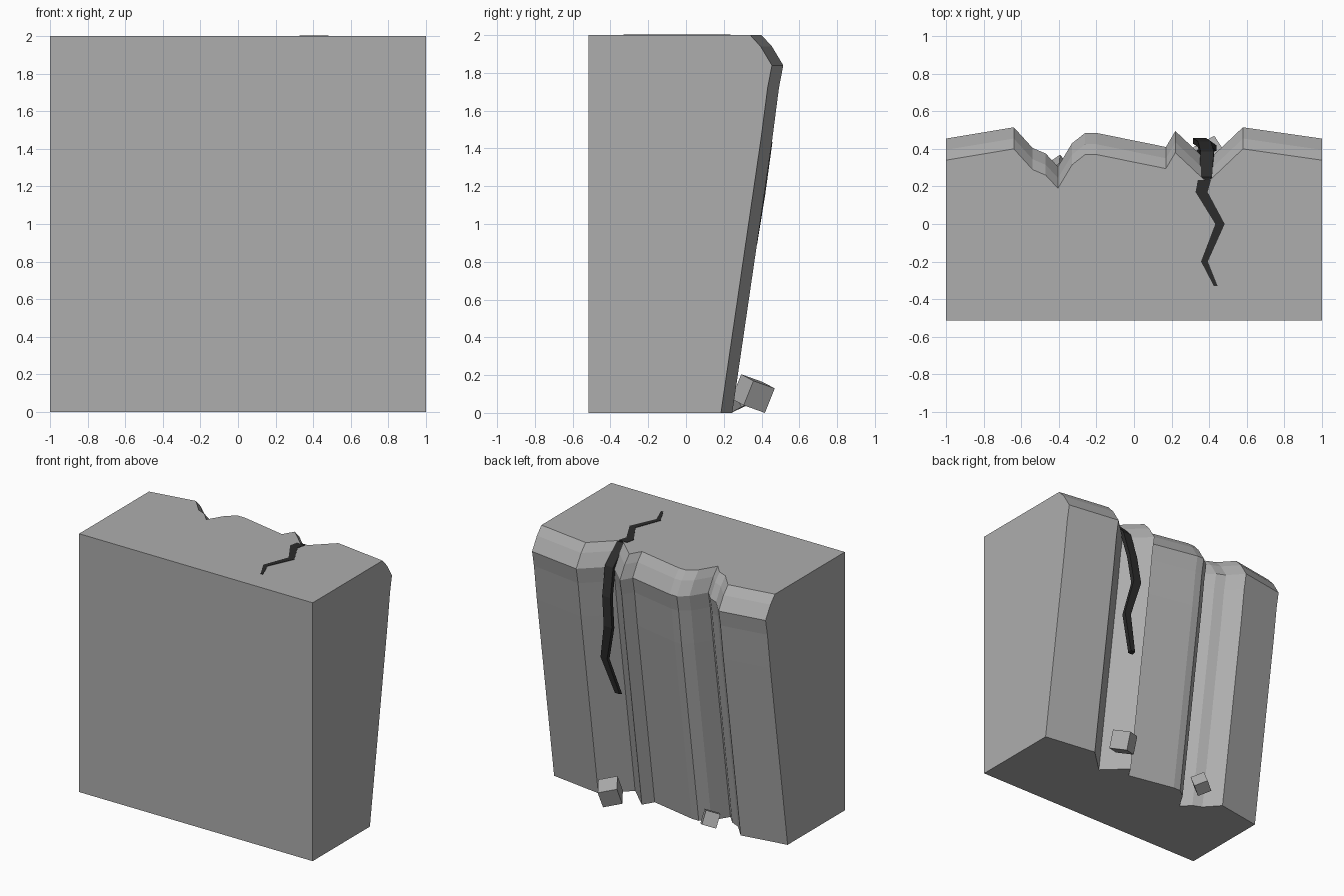
import bpy, bmesh
from mathutils import Vector, Euler

cube = bpy.data.objects.get("Cube")
if cube:
    bpy.data.objects.remove(cube)


def material(name, value):
    mat = bpy.data.materials.new(name)
    mat.use_nodes = True
    colour = (value, value, value, 1)
    mat.diffuse_color = colour
    mat.node_tree.nodes["Principled BSDF"].inputs["Base Color"].default_value = colour
    return mat


stone = material("grey stone", 0.42)
dark = material("dark crack", 0.025)


def finish(name, bm, mat):
    bmesh.ops.recalc_face_normals(bm, faces=bm.faces)
    mesh = bpy.data.meshes.new(name)
    bm.to_mesh(mesh)
    bm.free()
    mesh.materials.append(mat)
    obj = bpy.data.objects.new(name, mesh)
    bpy.context.collection.objects.link(obj)
    return obj


def loft(name, rings, mat):
    """Join matching closed rings with quads and cap both ends."""
    bm = bmesh.new()
    loops = [[bm.verts.new(p) for p in ring] for ring in rings]
    for a, b in zip(loops, loops[1:]):
        for i in range(len(a)):
            j = (i + 1) % len(a)
            bm.faces.new((a[i], a[j], b[j], b[i]))
    bm.faces.new(loops[0])
    bm.faces.new(loops[-1])
    return finish(name, bm, mat)


# Cliff block: jagged back edge, leaning outward, bevelled at the lip
edge = [(-1, .455), (-.64, .515), (-.54, .405), (-.47, .375), (-.405, .305),
        (-.33, .43), (-.26, .485), (-.2, .485), (.17, .41), (.22, .495),
        (.3, .42), (.39, .335), (.48, .42), (.58, .515), (1, .455)]
levels = [(0, -.27), (1.45, -.058), (1.72, -.023), (1.84, 0), (1.94, -.06), (2, -.115)]
FRONT = -.515
loft("cliff_block",
     [[(x, y + shift, z) for x, y in edge] + [(1, FRONT, z), (-1, FRONT, z)]
      for z, shift in levels], stone)

# Crack across the top: (x, y, half width)
top_path = [(.435, -.33, .01), (.375, -.2, .018), (.458, 0, .025),
            (.36, .17, .032), (.375, .235, .035)]
loft("top_crack",
     [[(x - w, y, 1.97), (x + w, y, 1.97), (x + w, y, 2.003), (x - w, y, 2.003)]
      for x, y, w in top_path], dark)

# Crack down the cliff face: (x, y, z, half width)
wall_path = [(.38, .25, 2, .035), (.39, .385, 1.86, .035), (.375, .44, 1.65, .035),
             (.35, .457, 1.43, .035), (.41, .42, 1.16, .028), (.325, .376, .89, .02)]
loft("wall_crack",
     [[(x - w, y, z), (x + w, y, z), (x + w, y - .03, z - .01), (x - w, y - .03, z - .01)]
      for x, y, z, w in wall_path], dark)


# Fallen rocks at the foot
def rock(name, centre, size, turn):
    bm = bmesh.new()
    bmesh.ops.create_cube(bm, size=size)
    spin = Euler(turn).to_matrix()
    for v in bm.verts:
        v.co = spin @ v.co + Vector(centre)
    lowest = min(v.co.z for v in bm.verts)
    bmesh.ops.translate(bm, verts=bm.verts, vec=(0, 0, -lowest))
    finish(name, bm, stone)


rock("large_rock", (.4, .355, 0), .14, (-.3, .25, .5))
rock("small_rock", (-.405, .28, 0), .105, (.35, -.3, .6))
